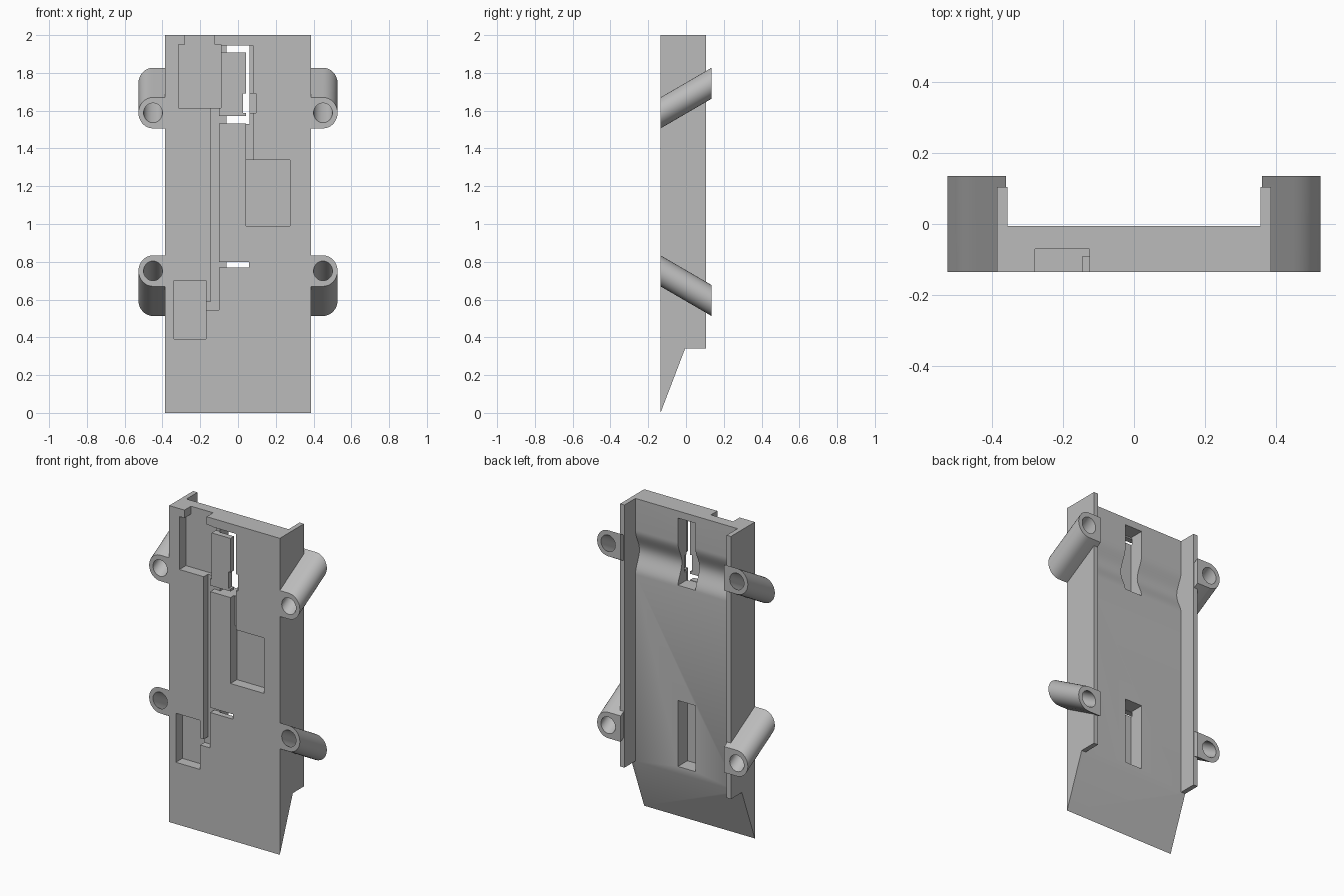
import bpy, bmesh
from math import cos, sin, pi, radians

if "Cube" in bpy.data.objects:
    bpy.data.objects.remove(bpy.data.objects["Cube"], do_unlink=True)

FRONT, BACK, REAR = -0.135, -0.005, 0.135   # front face, plate back, tube ends
HALF, INNER = 0.387, 0.357                  # outer and inner half widths

grey = bpy.data.materials.new("plain_grey")
grey.use_nodes = True
grey.diffuse_color = (0.5, 0.5, 0.5, 1)
grey.node_tree.nodes["Principled BSDF"].inputs["Base Color"].default_value = (0.5, 0.5, 0.5, 1)


def loft(name, start, end):
    """Solid between two matching rings of points."""
    bm = bmesh.new()
    a = [bm.verts.new(p) for p in start]
    b = [bm.verts.new(p) for p in end]
    bm.faces.new(a)
    bm.faces.new(b[::-1])
    for i in range(len(a)):
        j = (i + 1) % len(a)
        bm.faces.new((a[j], a[i], b[i], b[j]))
    bmesh.ops.recalc_face_normals(bm, faces=bm.faces)
    mesh = bpy.data.meshes.new(name)
    bm.to_mesh(mesh)
    bm.free()
    mesh.materials.append(grey)
    ob = bpy.data.objects.new(name, mesh)
    bpy.context.collection.objects.link(ob)
    return ob


def across(name, profile, half):
    """Extrude a (y, z) profile along x."""
    return loft(name, [(-half, y, z) for y, z in profile], [(half, y, z) for y, z in profile])


def box(name, x0, x1, y0, y1, z0, z1):
    ring = [(x0, z0), (x1, z0), (x1, z1), (x0, z1)]
    return loft(name, [(x, y0, z) for x, z in ring], [(x, y1, z) for x, z in ring])


def combine(target, tool, operation):
    mod = target.modifiers.new(operation, 'BOOLEAN')
    mod.operation, mod.solver, mod.object = operation, 'EXACT', tool
    bpy.context.view_layer.objects.active = target
    bpy.ops.object.modifier_apply(modifier=mod.name)
    bpy.data.objects.remove(tool, do_unlink=True)


# Body with a wedge-shaped lower end
body = across("mounting_plate", [(FRONT, 0), (BACK, 0.34), (0.105, 0.34),
                                 (0.105, 2), (FRONT, 2)], HALF)

# Open back between the side rails, with a rounded cross groove
groove = [(BACK - 0.02 * (1 + cos(pi * t / 10)), 1.66 + 0.014 * t) for t in range(-10, 11)]
combine(body, across("back_channel", [(0.2, 0.3), (BACK, 0.3)] + groove
                     + [(BACK, 2.1), (0.2, 2.1)], INNER), 'DIFFERENCE')

# Slanted screw tubes, sheared along their length
def tube_part(name, ring, z, rise, side, extra=0):
    slope = rise / (REAR - FRONT)
    def at(y):
        return [(side * x, y, z + dz + slope * (y - FRONT)) for x, dz in ring]
    return loft(name, at(FRONT - extra), at(REAR + extra))


CX, RX, RZ = 0.45, 0.077, 0.082
outer = [(CX + RX * sin(pi * t / 16), -RZ * cos(pi * t / 16)) for t in range(17)]
outer += [(0.362, RZ), (0.362, -RZ)]
hole = [(CX + 0.05 * cos(pi * t / 16), 0.052 * sin(pi * t / 16)) for t in range(32)]
for z, rise in ((1.588, 0.157), (0.752, -0.157)):
    for side in (-1, 1):
        combine(body, tube_part("screw_tube", outer, z, rise, side), 'UNION')
        combine(body, tube_part("screw_hole", hole, z, rise, side, 0.05), 'DIFFERENCE')

# Back slots: x range shared, z range each
for z0, z1 in ((1.53, 1.955), (0.385, 0.802)):
    combine(body, box("back_slot", -0.062, 0.06, -0.1, 0.05, z0, z1), 'DIFFERENCE')

# Front component pockets: x0, x1, z0, z1
DEEP, SHALLOW = -0.07, -0.092
pockets = [(-0.315, -0.09, 1.615, 1.95), (-0.28, -0.125, 1.9, 2.1),
           (0.042, 0.275, 0.99, 1.34), (-0.34, -0.17, 0.39, 0.7),
           (0.027, 0.095, 1.587, 1.692)]
for x0, x1, z0, z1 in pockets:
    combine(body, box("pocket", x0, x1, -0.2, DEEP, z0, z1), 'DIFFERENCE')

# Front wire channels
channels = [(-0.145, -0.1, 0.545, 1.65), (-0.2, -0.12, 0.545, 0.588),
            (-0.12, 0.058, 1.533, 1.572), (-0.12, 0.058, 0.769, 0.8),
            (-0.125, 0.08, 1.907, 1.946), (0.042, 0.08, 1.3, 1.93)]
for x0, x1, z0, z1 in channels:
    combine(body, box("channel", x0, x1, -0.2, SHALLOW, z0, z1), 'DIFFERENCE')

# Smooth shading on the round parts only
bpy.ops.object.select_all(action='DESELECT')
body.select_set(True)
bpy.context.view_layer.objects.active = body
bpy.ops.object.shade_smooth_by_angle(angle=radians(30))
